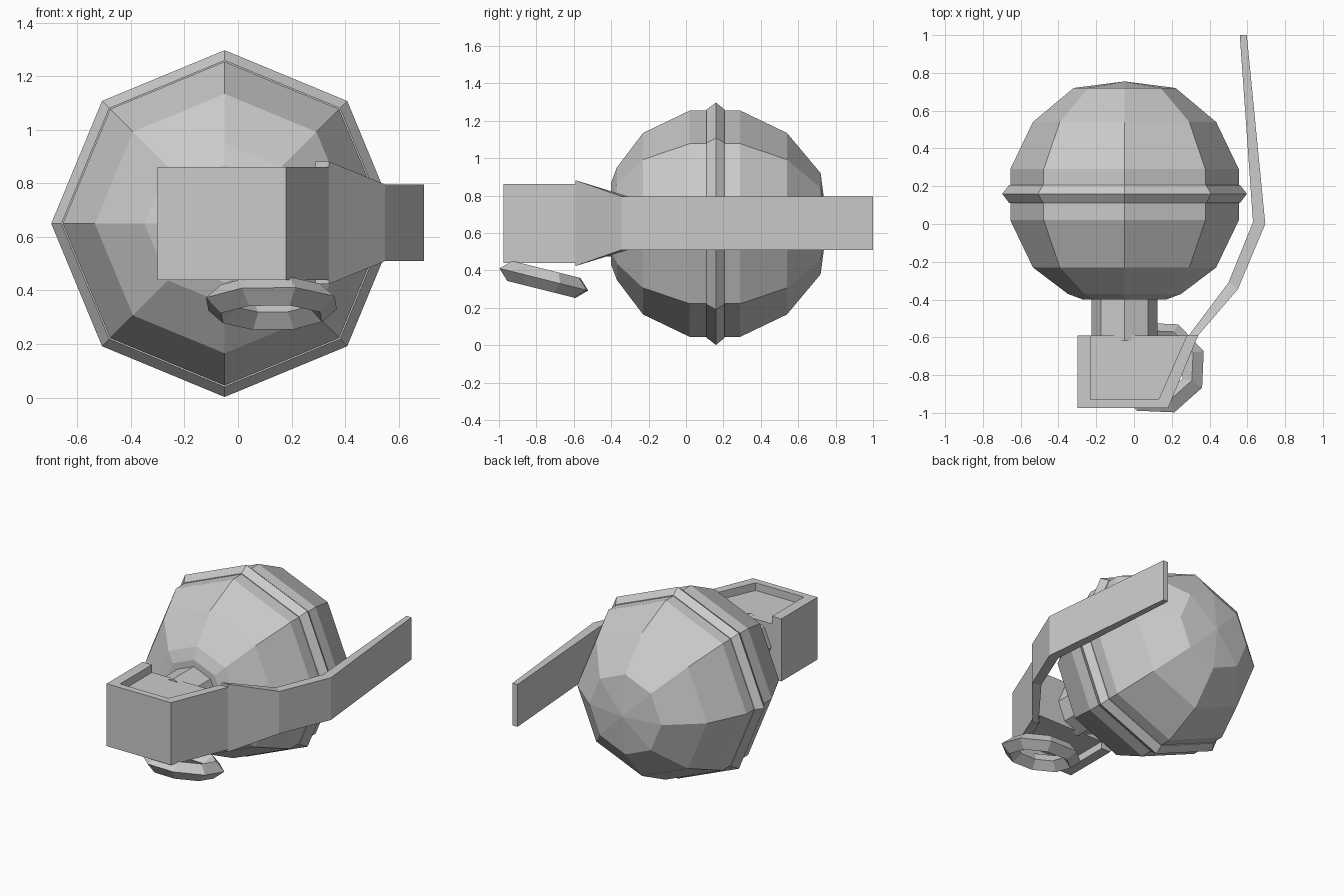
import bpy, bmesh, math
from mathutils import Matrix, Vector

if "Cube" in bpy.data.objects:
    bpy.data.objects.remove(bpy.data.objects["Cube"])

CX, CZ = -0.05, 0.65  # axis of the round body, running along y


def finish(name, bm):
    bmesh.ops.recalc_face_normals(bm, faces=bm.faces[:])
    me = bpy.data.meshes.new(name)
    bm.to_mesh(me)
    bm.free()
    ob = bpy.data.objects.new(name, me)
    bpy.context.collection.objects.link(ob)
    return ob


def lathe(name, profile, sides=8):
    """Revolve (y, radius) points around the body axis."""
    bm = bmesh.new()
    rings = []
    for y, r in profile:
        if r == 0:
            rings.append([bm.verts.new((CX, y, CZ))] * sides)
        else:
            rings.append([bm.verts.new((CX + r * math.cos(k * math.tau / sides), y,
                                        CZ + r * math.sin(k * math.tau / sides)))
                          for k in range(sides)])
    for a, b in zip(rings, rings[1:]):
        for k in range(sides):
            n = (k + 1) % sides
            bm.faces.new(list(dict.fromkeys((a[k], a[n], b[n], b[k]))))
    return finish(name, bm)


def prism(name, outline, z0, z1):
    """Extrude a plan outline from z0 to z1."""
    bm = bmesh.new()
    lo = [bm.verts.new((x, y, z0)) for x, y in outline]
    hi = [bm.verts.new((x, y, z1)) for x, y in outline]
    bm.faces.new(lo)
    bm.faces.new(hi)
    for k in range(len(lo)):
        n = (k + 1) % len(lo)
        bm.faces.new((lo[k], lo[n], hi[n], hi[k]))
    return finish(name, bm)


# Faceted round body, raised seam band and neck
lathe("body", [(-0.40, 0), (-0.40, 0.22), (-0.37, 0.30), (-0.23, 0.485), (0.02, 0.605),
               (0.29, 0.605), (0.54, 0.485), (0.72, 0.27), (0.755, 0)])
lathe("seam_band", [(0.11, 0.58), (0.11, 0.61), (0.16, 0.648), (0.207, 0.61), (0.207, 0.58)])
lathe("neck", [(-0.62, 0), (-0.62, 0.175), (-0.38, 0.175), (-0.38, 0)])

# Head block with a taller wall wrapped around three sides
prism("head_block", [(-0.25, -0.59), (-0.25, -0.95), (0.14, -0.95), (0.30, -0.59)], 0.49, 0.81)
prism("head_wall", [(-0.30, -0.59), (-0.30, -0.975), (0.18, -0.975), (0.34, -0.59),
                    (0.28, -0.59), (0.13, -0.93), (-0.23, -0.93), (-0.23, -0.59)], 0.44, 0.862)

# Bent lever: (outer xy, inner xy, half height) at each station
stations = [((0.34, -0.59), (0.29, -0.59), 0.229), ((0.55, -0.345), (0.50, -0.31), 0.143),
            ((0.695, 0.0), (0.63, 0.01), 0.143), ((0.597, 1.0), (0.56, 1.0), 0.143)]
bm = bmesh.new()
loops = []
for o, i, h in stations:
    loops.append([bm.verts.new((p[0], p[1], 0.653 + s * h))
                  for p, s in ((o, -1), (o, 1), (i, 1), (i, -1))])
for a, b in zip(loops, loops[1:]):
    for k in range(4):
        n = (k + 1) % 4
        bm.faces.new((a[k], a[n], b[n], b[k]))
bm.faces.new(loops[0])
bm.faces.new(loops[-1])
finish("lever", bm)

# Tilted eight-sided pull ring with a diamond section
bm = bmesh.new()
tilt = Matrix.Translation((0.125, -0.76, 0.352)) @ Matrix.Rotation(math.radians(-14), 4, 'X')
loops = []
for k in range(8):
    a = math.radians(20 + 45 * k)
    loops.append([bm.verts.new(tilt @ Vector((r * math.cos(a), r * math.sin(a), z)))
                  for r, z in ((0.26, 0), (0.20, 0.055), (0.145, 0), (0.20, -0.055))])
for k in range(8):
    a, b = loops[k], loops[(k + 1) % 8]
    for j in range(4):
        n = (j + 1) % 4
        bm.faces.new((a[j], a[n], b[n], b[j]))
finish("pull_ring", bm)
